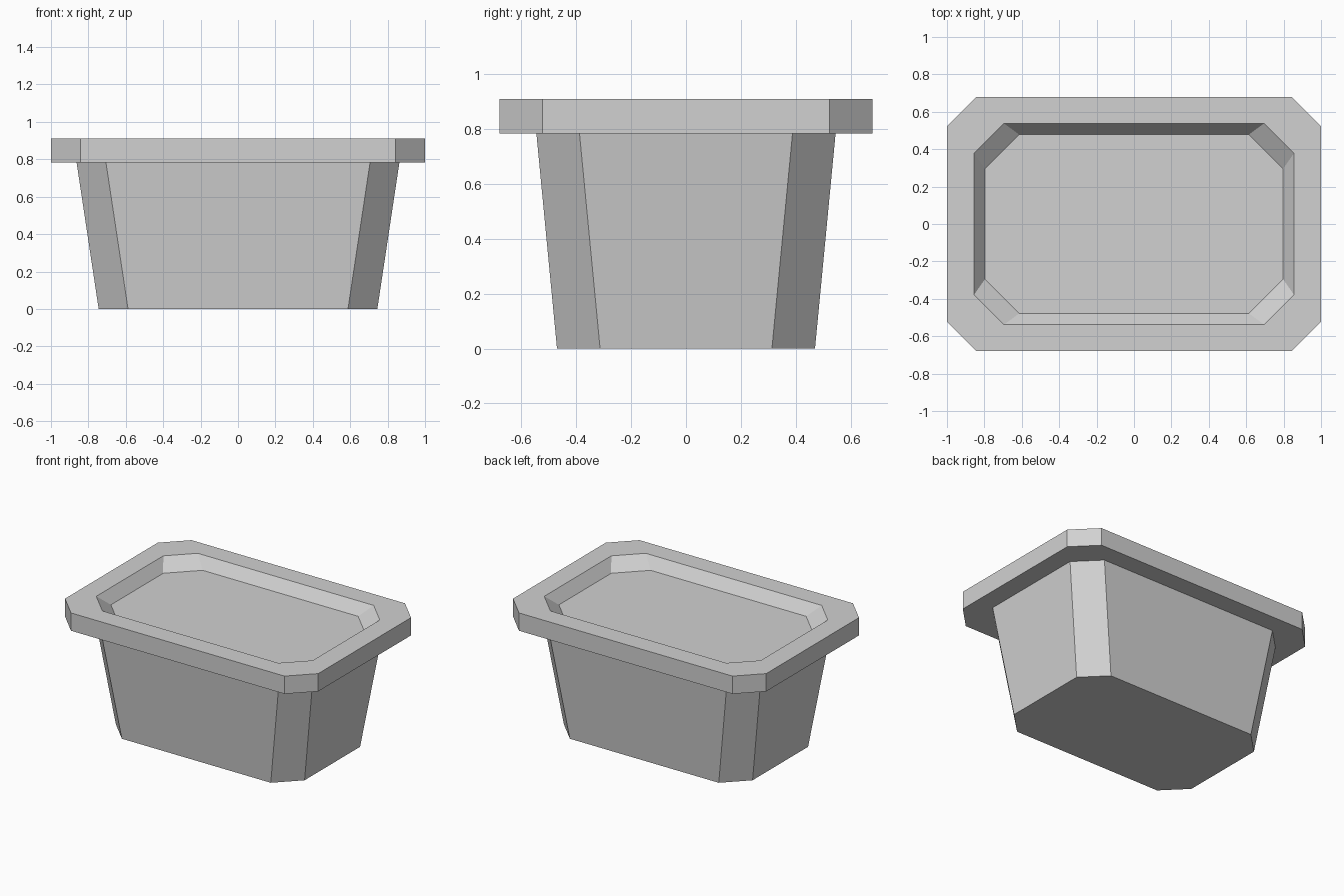
import bpy
import bmesh

cube = bpy.data.objects.get("Cube")
if cube:
    bpy.data.objects.remove(cube, do_unlink=True)

# One plain grey for the whole planter
GREY = (0.64, 0.64, 0.64, 1.0)
grey = bpy.data.materials.new("light grey")
grey.use_nodes = True
grey.diffuse_color = GREY
grey.node_tree.nodes["Principled BSDF"].inputs["Base Color"].default_value = GREY


def chamfered_ring(bm, half_x, half_y, cut_x, cut_y, z):
    """Rectangle with cut corners, counter-clockwise."""
    quarter = [(half_x, half_y - cut_y), (half_x - cut_x, half_y)]
    points = []
    for sx, sy in ((1, 1), (-1, 1), (-1, -1), (1, -1)):
        corner = quarter if sx * sy > 0 else quarter[::-1]
        points += [(sx * x, sy * y, z) for x, y in corner]
    return [bm.verts.new(p) for p in points]


def loft(name, profile):
    """Skin a closed solid through a stack of rings."""
    bm = bmesh.new()
    rings = [chamfered_ring(bm, *row) for row in profile]
    for low, high in zip(rings, rings[1:]):
        for i in range(len(low)):
            j = (i + 1) % len(low)
            bm.faces.new((low[i], low[j], high[j], high[i]))
    bm.faces.new(rings[0][::-1])
    bm.faces.new(rings[-1])
    bmesh.ops.recalc_face_normals(bm, faces=bm.faces)
    mesh = bpy.data.meshes.new(name)
    bm.to_mesh(mesh)
    bm.free()
    mesh.materials.append(grey)
    obj = bpy.data.objects.new(name, mesh)
    bpy.context.collection.objects.link(obj)
    return obj


# Tapered body, overhanging rim, then the shallow recess with its flat floor
loft("planter", [
    (0.745, 0.47, 0.157, 0.157, 0.0),
    (0.863, 0.545, 0.157, 0.157, 0.783),
    (1.0, 0.68, 0.157, 0.157, 0.783),
    (1.0, 0.68, 0.157, 0.157, 0.91),
    (0.855, 0.538, 0.16, 0.16, 0.91),
    (0.797, 0.478, 0.183, 0.183, 0.833),
])
